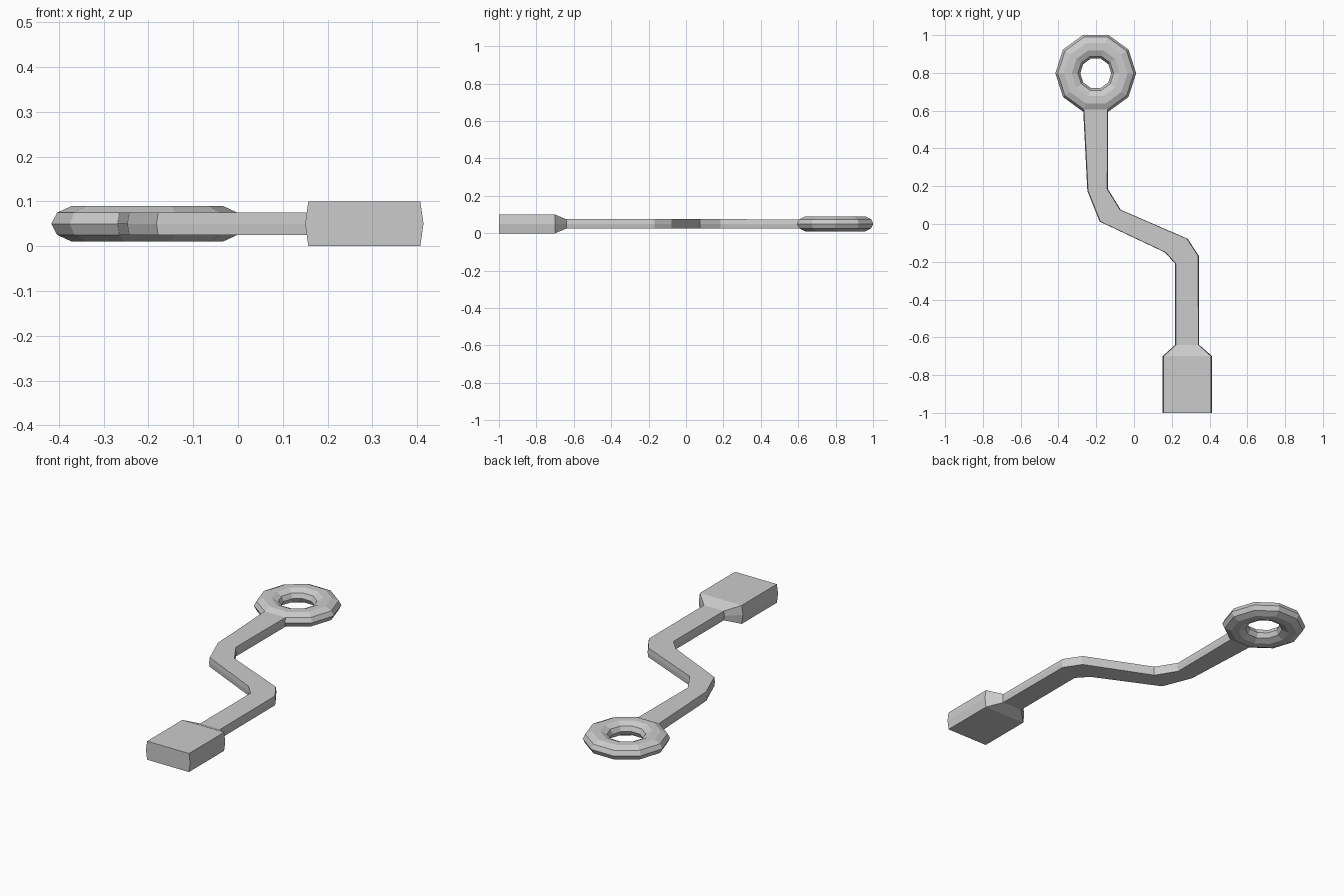
import bpy, bmesh
from math import sin, cos, pi

if "Cube" in bpy.data.objects:
    bpy.data.objects.remove(bpy.data.objects["Cube"])

bm = bmesh.new()

# Ten-sided eyelet ring with a flattened ten-sided section
CX, CY, CZ, N = -0.2025, 0.798, 0.05, 10
ring = []
for i in range(N):
    a = 2 * pi * i / N
    section = []
    for j in range(N):
        b = 2 * pi * j / N
        r = 0.148 + 0.066 * cos(b)
        section.append(bm.verts.new((CX + r * cos(a), CY + r * sin(a), CZ + 0.042 * sin(b))))
    ring.append(section)
for i in range(N):
    for j in range(N):
        if i == 7 and j in (0, N - 1):      # opening where the arm grows out
            continue
        p, q = ring[i], ring[(i + 1) % N]
        k = (j + 1) % N
        bm.faces.new((p[j], q[j], q[k], p[k]))

# Arm and end block: left point, right point, half height, edge inset
stations = [
    ((-0.247, 0.175), (-0.138, 0.185), 0.025, 0.004),
    ((-0.182, 0.013), (-0.070, 0.075), 0.025, 0.004),
    ((0.163, -0.150), (0.284, -0.078), 0.025, 0.004),
    ((0.218, -0.210), (0.343, -0.168), 0.025, 0.004),
    ((0.218, -0.640), (0.345, -0.640), 0.025, 0.004),
    ((0.150, -0.700), (0.414, -0.700), 0.050, 0.007),
    ((0.150, -1.000), (0.414, -1.000), 0.050, 0.007),
]
left, right = ring[7], ring[8]
prev = [left[-1], left[0], left[1], right[1], right[0], right[-1]]
for (lx, ly), (rx, ry), h, d in stations:
    loop = [bm.verts.new(c) for c in (
        (lx + d, ly, CZ - h), (lx, ly, CZ), (lx + d, ly, CZ + h),
        (rx - d, ry, CZ + h), (rx, ry, CZ), (rx - d, ry, CZ - h))]
    for i in range(6):
        k = (i + 1) % 6
        bm.faces.new((prev[i], prev[k], loop[k], loop[i]))
    prev = loop
bm.faces.new(prev)

bmesh.ops.recalc_face_normals(bm, faces=bm.faces[:])
mesh = bpy.data.meshes.new("eyelet_lever")
bm.to_mesh(mesh)
bm.free()
bpy.context.collection.objects.link(bpy.data.objects.new("eyelet_lever", mesh))
